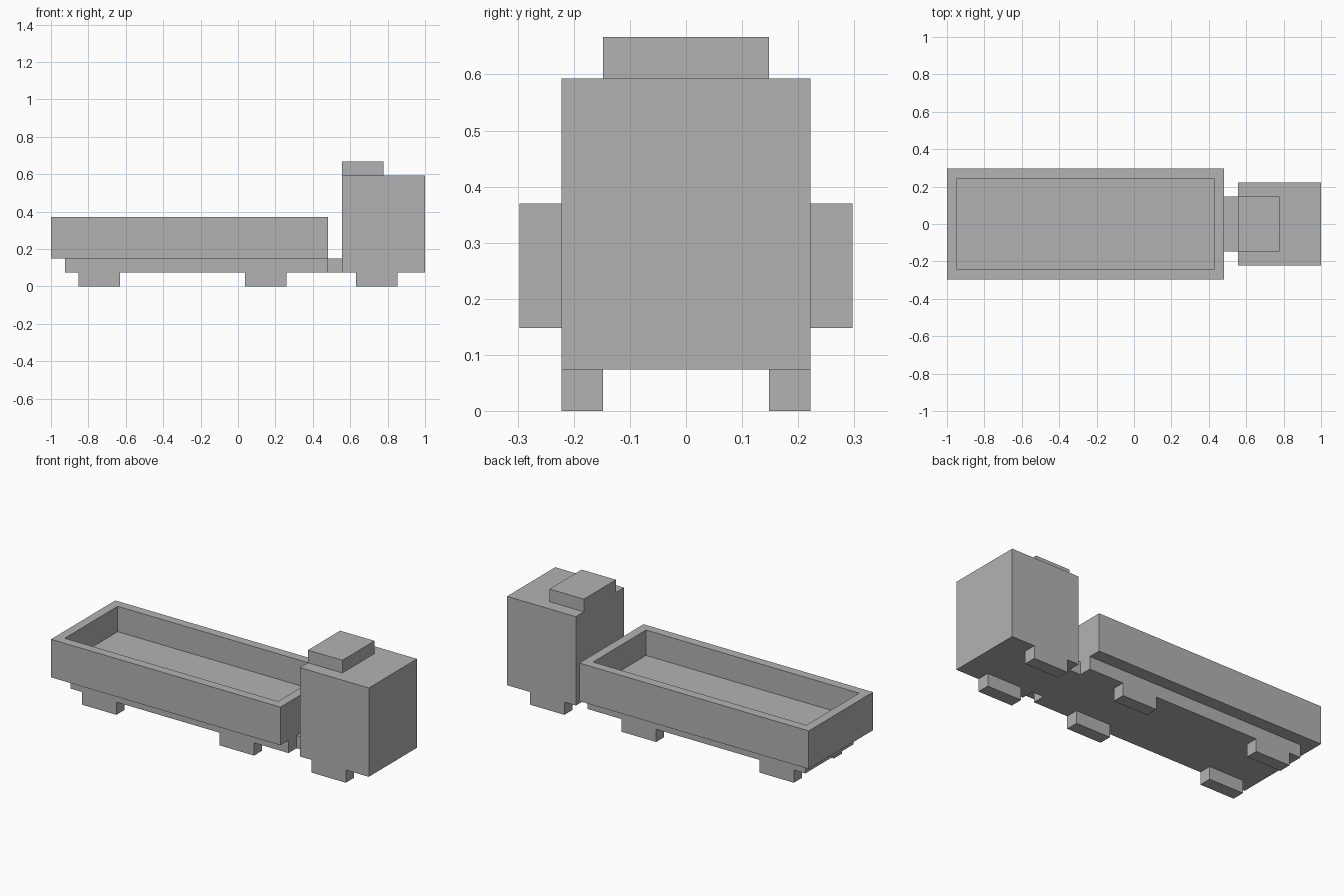
import bpy
import bmesh
from mathutils import Vector

U = 1 / 27  # one grid step of the blocky design

cube = bpy.data.objects.get("Cube")
if cube:
    bpy.data.objects.remove(cube, do_unlink=True)

# Single plain grey
grey = bpy.data.materials.new("plain_grey")
grey.use_nodes = True
colour = (0.45, 0.45, 0.45, 1)
grey.diffuse_color = colour
grey.node_tree.nodes["Principled BSDF"].inputs["Base Color"].default_value = colour


def block(name, x, y, z, recess=None):
    """Box between grid limits; recess = (rim width, depth) hollows its top."""
    bm = bmesh.new()
    bmesh.ops.create_cube(bm, size=1)
    for v in bm.verts:
        v.co = Vector([(lim[0] if c < 0 else lim[1]) * U
                       for c, lim in zip(v.co, (x, y, z))])
    if recess:
        rim, depth = recess
        top = max(bm.faces, key=lambda f: f.calc_center_median().z)
        # Inset the rim, then extrude the inner face down to form the walls
        bmesh.ops.inset_region(bm, faces=[top], thickness=rim * U)
        floor = bmesh.ops.extrude_discrete_faces(bm, faces=[top])["faces"][0]
        for v in floor.verts:
            v.co.z -= depth * U
    bmesh.ops.recalc_face_normals(bm, faces=bm.faces)
    mesh = bpy.data.meshes.new(name)
    bm.to_mesh(mesh)
    bm.free()
    mesh.materials.append(grey)
    obj = bpy.data.objects.new(name, mesh)
    bpy.context.collection.objects.link(obj)
    return obj


# Open cargo bed on its chassis
block("cargo_bed", (-27, 13), (-8, 8), (4, 10), recess=(2, 4))
block("chassis", (-25, 13), (-6, 6), (2, 4))

# Cab, its roof box, and the link to the chassis
block("hitch", (13, 15), (-4, 4), (2, 4))
block("cab", (15, 27), (-6, 6), (2, 16))
block("roof_box", (15, 21), (-4, 4), (16, 18))

# Three pairs of square wheels
for label, start in (("rear", -23), ("middle", 1), ("front", 17)):
    for side, y in (("left", (4, 6)), ("right", (-6, -4))):
        block(f"{label}_{side}_wheel", (start, start + 6), y, (0, 2))
